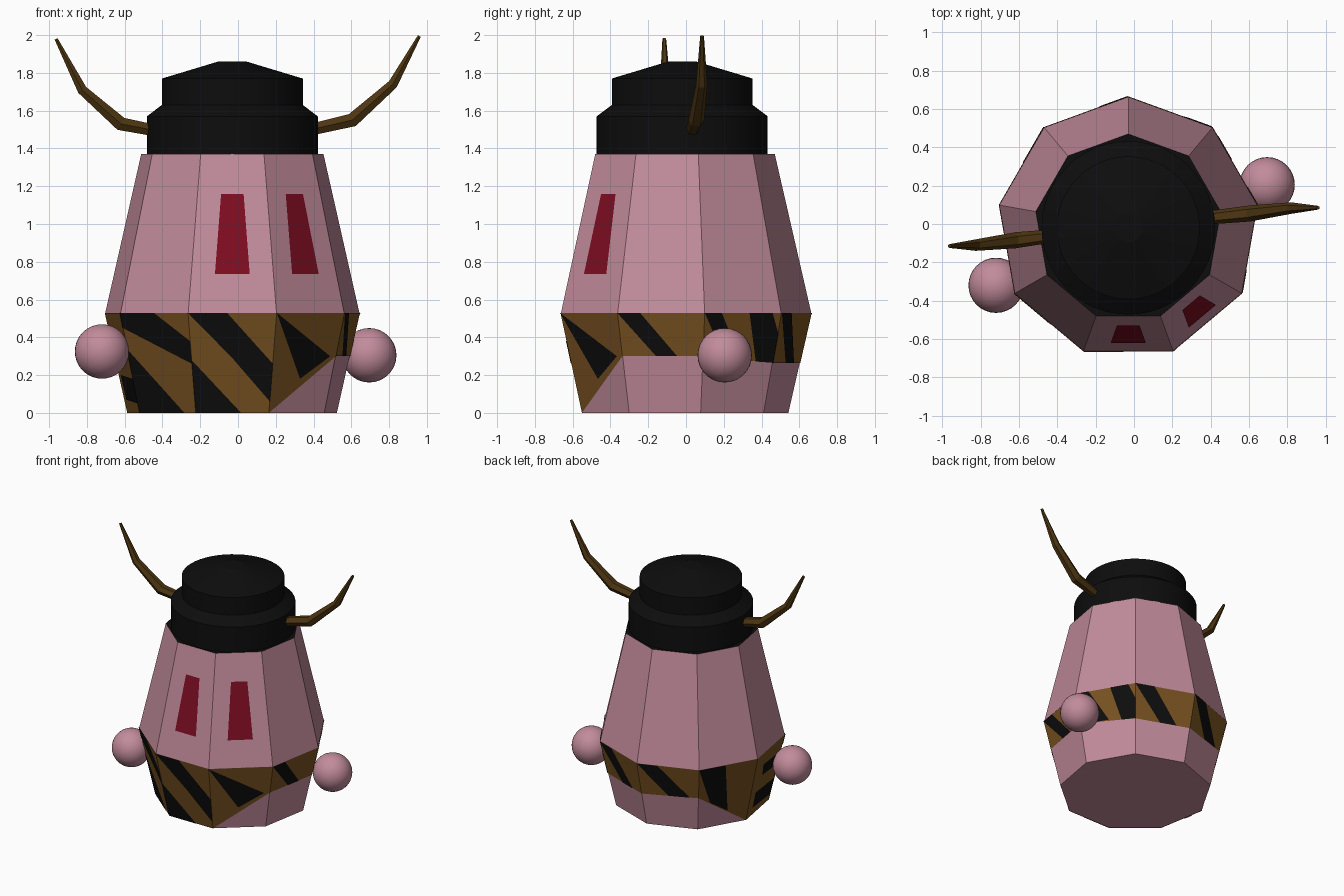
import bpy, bmesh, math
from mathutils import Vector

if "Cube" in bpy.data.objects:
    bpy.data.objects.remove(bpy.data.objects["Cube"])

CX, CY, N = -0.03, -0.02, 9


def mat(name, r, g, b):
    m = bpy.data.materials.new(name)
    m.diffuse_color = (r, g, b, 1)
    m.use_nodes = True
    m.node_tree.nodes["Principled BSDF"].inputs["Base Color"].default_value = m.diffuse_color
    return m


PINK = mat("pink", 0.54, 0.26, 0.33)
BROWN = mat("brown", 0.19, 0.085, 0.015)
BLACK = mat("black", 0.004, 0.004, 0.004)
RED = mat("red", 0.21, 0.004, 0.016)
HORN = mat("horn_brown", 0.075, 0.036, 0.006)


def mesh_object(name, verts, faces, *mats):
    me = bpy.data.meshes.new(name)
    me.from_pydata(verts, [], faces)
    for m in mats:
        me.materials.append(m)
    ob = bpy.data.objects.new(name, me)
    bpy.context.collection.objects.link(ob)
    return ob


def loft(name, rings, *mats):
    """Closed skin through rings with equal point counts."""
    n = len(rings[0])
    verts = [p for r in rings for p in r]
    faces = [(k * n + i, k * n + (i + 1) % n, (k + 1) * n + (i + 1) % n, (k + 1) * n + i)
             for k in range(len(rings) - 1) for i in range(n)]
    faces += [tuple(reversed(range(n))), tuple(range(len(verts) - n, len(verts)))]
    ob = mesh_object(name, verts, faces, *mats)
    bm = bmesh.new()
    bm.from_mesh(ob.data)
    bmesh.ops.recalc_face_normals(bm, faces=bm.faces)
    bm.to_mesh(ob.data)
    bm.free()
    return ob


def ring(r, z, n):
    return [(CX + r * math.cos(math.pi / 2 + math.tau * i / n),
             CY + r * math.sin(math.pi / 2 + math.tau * i / n), z) for i in range(n)]


# Nine-sided body with a black top face
body = loft("body", [ring(0.562, 0, N), ring(0.683, 0.53, N), ring(0.49, 1.37, N)], PINK, BLACK)
body.data.polygons[len(body.data.polygons) - 1].material_index = 1


def radius(z):
    return 0.562 + 0.121 * z / 0.53 if z <= 0.53 else 0.683 - 0.193 * (z - 0.53) / 0.84


def on_body(side, u, z, off):
    """Point on a body side; u runs left to right seen from outside, side 0 is the front."""
    a = math.radians(250 + 40 * side)
    b = a + math.radians(40)
    r = radius(z) + off
    p, q = (Vector((CX + r * math.cos(t), CY + r * math.sin(t), z)) for t in (a, b))
    return p.lerp(q, u)


def patches(name, items, off, m):
    verts, faces = [], []
    for side, pts in items:
        faces.append(tuple(range(len(verts), len(verts) + len(pts)))[::-1])
        verts += [on_body(side, u, z, off) for u, z in pts]
    return mesh_object(name, verts, faces, m)


# Loincloth: lower edge height at each corner, hanging to the ground in front
T = 0.53
low = [0, 0, 0.30, 0.30, 0.265, 0.265, 0.28, 0, 0]
patches("loincloth", [(s, [(0, T), (1, T), (1, low[(s + 1) % N]), (0, low[s])])
                      for s in range(N)], 0.003, BROWN)

# Slanted black stripes on the loincloth, by body side
stripes = [
    (0, [(0, T), (0.44, T), (1, 0.26), (1, 0.06), (0.5, 0.29)]),
    (0, [(0, 0.28), (0.62, 0), (0, 0)]),
    (1, [(0, T), (0.90, 0.30), (0.47, 0.18)]),
    (2, [(0, T), (0.26, T), (0.68, 0.30), (0.42, 0.30)]),
    (3, [(0, T), (0.22, T), (0.52, 0.29), (0.3, 0.29)]),
    (3, [(0.58, T), (0.88, T), (1, 0.42), (1, 0.265), (0.75, 0.272)]),
    (4, [(0, T), (0.32, T), (0.75, 0.265), (0.45, 0.265)]),
    (5, [(0, T), (0.33, T), (0.85, 0.278), (0.48, 0.273)]),
    (6, [(0, T), (0.45, T), (0.58, 0.12), (0.22, 0.22)]),
    (7, [(0.3, 0.42), (1, 0.40), (1, 0.30), (0.35, 0.32)]),
    (7, [(0.2, 0.20), (1, 0.18), (1, 0.05), (0.2, 0.07)]),
    (8, [(0, T), (0.5, T), (1, 0.38), (1, 0.26), (0, 0.45)]),
    (8, [(0, 0.34), (0.8, 0), (0, 0)]),
]
patches("stripes", stripes, 0.006, BLACK)

# Two tapered red eyes on the front and front right sides
patches("eyes", [(s, [(0.34, 1.16), (0.66, 1.16), (0.71, 0.735), (0.29, 0.735)])
                 for s in (0, 1)], 0.005, RED)

# Round stepped helmet
helmet = loft("helmet", [ring(r, z, 48) for r, z in
              ((0.4525, 1.365), (0.4525, 1.57), (0.373, 1.63), (0.373, 1.77), (0.075, 1.86))], BLACK)
for p in helmet.data.polygons:
    p.use_smooth = True
helmet.data.set_sharp_from_angle(angle=math.radians(15))


# Curved horns, six-sided and tapering to the tip
def horn(name, path, radii):
    pts = [Vector(p) for p in path]
    rings = []
    for i, (p, r) in enumerate(zip(pts, radii)):
        t = pts[min(i + 1, len(pts) - 1)] - pts[max(i - 1, 0)]
        side = Vector((-t.z, 0, t.x)).normalized()
        rings.append([p + r * (math.cos(a) * Vector((0, 1, 0)) + math.sin(a) * side)
                      for a in (math.tau * k / 6 for k in range(6))])
    loft(name, rings, HORN)


radii = (0.036, 0.042, 0.03, 0.01)
horn("right_horn", [(0.41, 0.035, 1.505), (0.605, 0.055, 1.55),
                    (0.82, 0.083, 1.74), (0.96, 0.085, 1.995)], radii)
horn("left_horn", [(-0.465, -0.067, 1.50), (-0.62, -0.085, 1.53),
                   (-0.825, -0.11, 1.71), (-0.963, -0.115, 1.98)], radii)

# Ball hands
for name, loc in (("left_hand", (-0.72, -0.32, 0.325)), ("right_hand", (0.695, 0.205, 0.305))):
    bpy.ops.mesh.primitive_uv_sphere_add(segments=32, ring_count=16, radius=0.144, location=loc)
    hand = bpy.context.object
    hand.name = name
    hand.data.materials.append(PINK)
    bpy.ops.object.shade_smooth()
